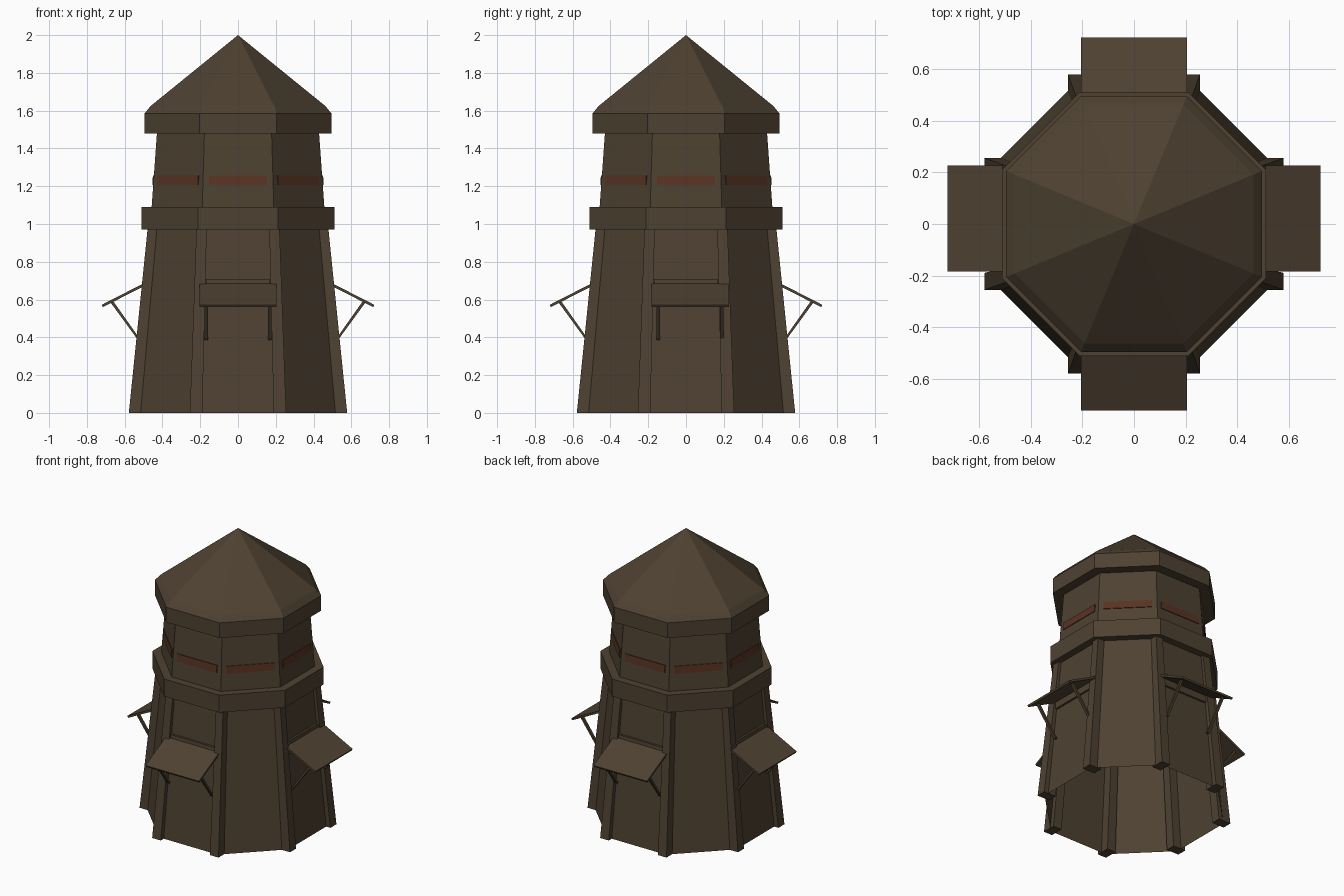
import bpy, math
from mathutils import Matrix, Vector

if "Cube" in bpy.data.objects:
    bpy.data.objects.remove(bpy.data.objects["Cube"])


def material(name, rgb):
    m = bpy.data.materials.new(name)
    m.diffuse_color = (*rgb, 1)
    m.use_nodes = True
    m.node_tree.nodes["Principled BSDF"].inputs["Base Color"].default_value = m.diffuse_color
    return m


WOOD = material("dark brown wood", (0.076, 0.053, 0.031))
RUST = material("rust red stripe", (0.098, 0.033, 0.017))


def add(name, verts, faces, mat, turn=0.0, shift=(0, 0, 0)):
    mesh = bpy.data.meshes.new(name)
    mtx = Matrix.Translation(shift) @ Matrix.Rotation(turn, 4, 'Z')
    mesh.from_pydata([mtx @ Vector(v) for v in verts], [], faces)
    mesh.materials.append(mat)
    mesh.update()
    ob = bpy.data.objects.new(name, mesh)
    bpy.context.collection.objects.link(ob)
    return ob


def octagon(name, profile):
    """Sweep (flat-to-centre radius, z) points round eight sides."""
    verts, faces = [], []
    for r, z in profile:
        R = r / math.cos(math.pi / 8)
        for k in range(8):
            a = math.pi / 8 + k * math.pi / 4
            verts.append((R * math.cos(a), R * math.sin(a), z))
    for j in range(len(profile) - 1):
        for k in range(8):
            n = (k + 1) % 8
            a, b = j * 8, j * 8 + 8
            if profile[j + 1][0] == 0:
                faces.append((a + k, a + n, b))
            else:
                faces.append((a + k, a + n, b + n, b + k))
    if profile[-1][0] == 0:
        verts = verts[:-7]
    return add(name, verts, faces, WOOD)


HEX = [(3, 2, 1, 0), (4, 5, 6, 7), (0, 1, 5, 4), (1, 2, 6, 5), (2, 3, 7, 6), (3, 0, 4, 7)]


def rect(x0, x1, y0, y1, z):
    return [(x0, y0, z), (x1, y0, z), (x1, y1, z), (x0, y1, z)]


def extrude_x(x0, x1, section):
    """Bar along x from a four-point (y, z) section."""
    return [(x0, y, z) for y, z in section] + [(x1, y, z) for y, z in section]


def wall_y(z):
    return -(0.545 - 0.088 * z)


# Tower body, open underneath, with the upper room, ledge and roof
octagon("lower_wall", [(0.545, 0), (0.457, 1.0)])
octagon("ledge", [(0.44, 0.97), (0.51, 0.97), (0.51, 1.09), (0.44, 1.09)])
octagon("upper_wall", [(0.46, 1.05), (0.428, 1.50)])
octagon("roof", [(0.40, 1.48), (0.495, 1.48), (0.495, 1.585), (0.462, 1.625), (0, 2.0)])

# Painted stripe plate on each upper face
for k in range(8):
    b, t = 0.454, 0.4505
    add("stripe", rect(-0.153, 0.153, -b, -b + 0.008, 1.207) +
        rect(-0.153, 0.153, -t, -t + 0.008, 1.258), HEX, RUST, k * math.pi / 4)

for k in range(4):
    turn = k * math.pi / 2
    shift = (0, 0.022, 0) if k % 2 else (0, 0, 0)

    # Leaning corner posts
    for s in (-1, 1):
        c0, c1 = s * 0.222, s * 0.192
        add("corner_post", rect(c0 - 0.033, c0 + 0.033, -0.578, -0.485, 0) +
            rect(c1 - 0.027, c1 + 0.027, -0.476, -0.40, 1.0), HEX, WOOD, turn)

    # Window board behind the awning
    add("window_board", rect(-0.17, 0.17, wall_y(0.62) - 0.014, wall_y(0.62) + 0.02, 0.62) +
        rect(-0.17, 0.17, wall_y(0.71) - 0.014, wall_y(0.71) + 0.02, 0.71), HEX, WOOD, turn)

    # Sloping awning and its two struts
    add("awning", extrude_x(-0.205, 0.205, [(-0.495, 0.672), (-0.716, 0.560), (-0.722, 0.572), (-0.495, 0.688)]),
        HEX, WOOD, turn, shift)
    for s in (-1, 1):
        add("awning_strut", extrude_x(s * 0.168 - 0.009, s * 0.168 + 0.009,
            [(-0.515, 0.385), (-0.529, 0.385), (-0.675, 0.585), (-0.661, 0.592)]), HEX, WOOD, turn, shift)

# Make the closed parts face outward
import bmesh
for ob in bpy.data.objects:
    if len(ob.data.vertices) == 8:
        bm = bmesh.new()
        bm.from_mesh(ob.data)
        bmesh.ops.recalc_face_normals(bm, faces=bm.faces)
        bm.to_mesh(ob.data)
        bm.free()
